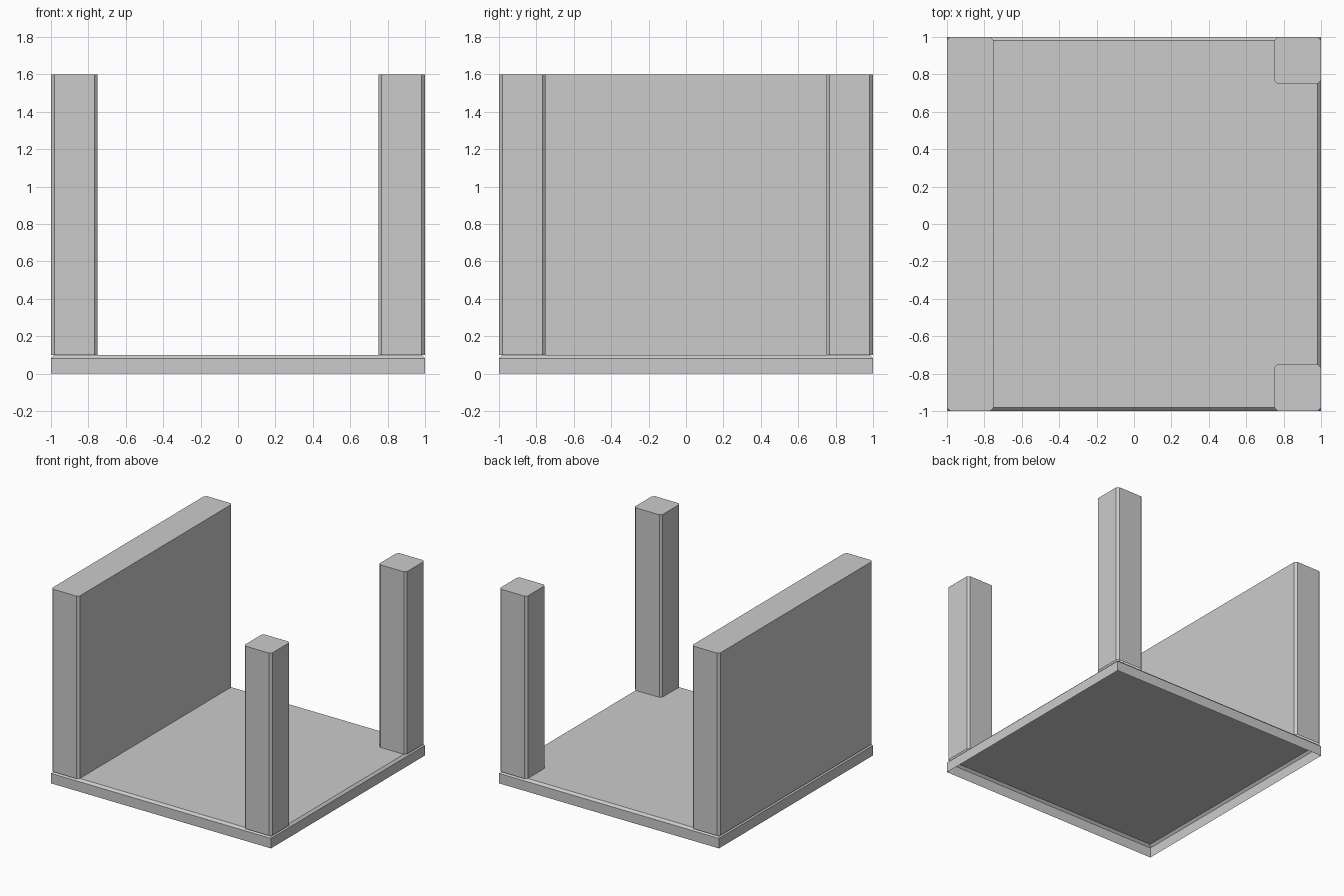
import bpy
import bmesh

if "Cube" in bpy.data.objects:
    bpy.data.objects.remove(bpy.data.objects["Cube"])

CHAMFER = 0.018


def block(name, lo, hi, pick_edge):
    """Open-bottomed box from corner lo to corner hi, chamfered on picked edges."""
    bm = bmesh.new()
    bmesh.ops.create_cube(bm, size=1)
    for v in bm.verts:
        v.co = [(a + b) / 2 + c * (b - a) for a, b, c in zip(lo, hi, v.co)]
    bm.normal_update()
    edges = [e for e in bm.edges if pick_edge(e, hi[2])]
    bmesh.ops.bevel(bm, geom=edges, offset=CHAMFER, segments=1,
                    affect='EDGES', clamp_overlap=True)
    bm.normal_update()
    bottom = [f for f in bm.faces if f.normal.z < -0.9]
    bmesh.ops.delete(bm, geom=bottom, context='FACES')
    mesh = bpy.data.meshes.new(name)
    bm.to_mesh(mesh)
    bm.free()
    obj = bpy.data.objects.new(name, mesh)
    bpy.context.collection.objects.link(obj)
    return obj


def top_edge(e, top):
    return all(abs(v.co.z - top) < 1e-5 for v in e.verts)


def upright_edge(e, top):
    return abs(e.verts[0].co.z - e.verts[1].co.z) > 1e-3


# Floor slab, hollow underneath
block("floor", (-1, -1, 0), (1, 1, 0.1), top_edge)

# Full-length wall on the left
block("wall", (-1, -1, 0.1), (-0.75, 1, 1.6), upright_edge)

# Corner posts on the right
for name, y in (("front_post", -1), ("back_post", 0.75)):
    block(name, (0.75, y, 0.1), (1, y + 0.25, 1.6), upright_edge)
